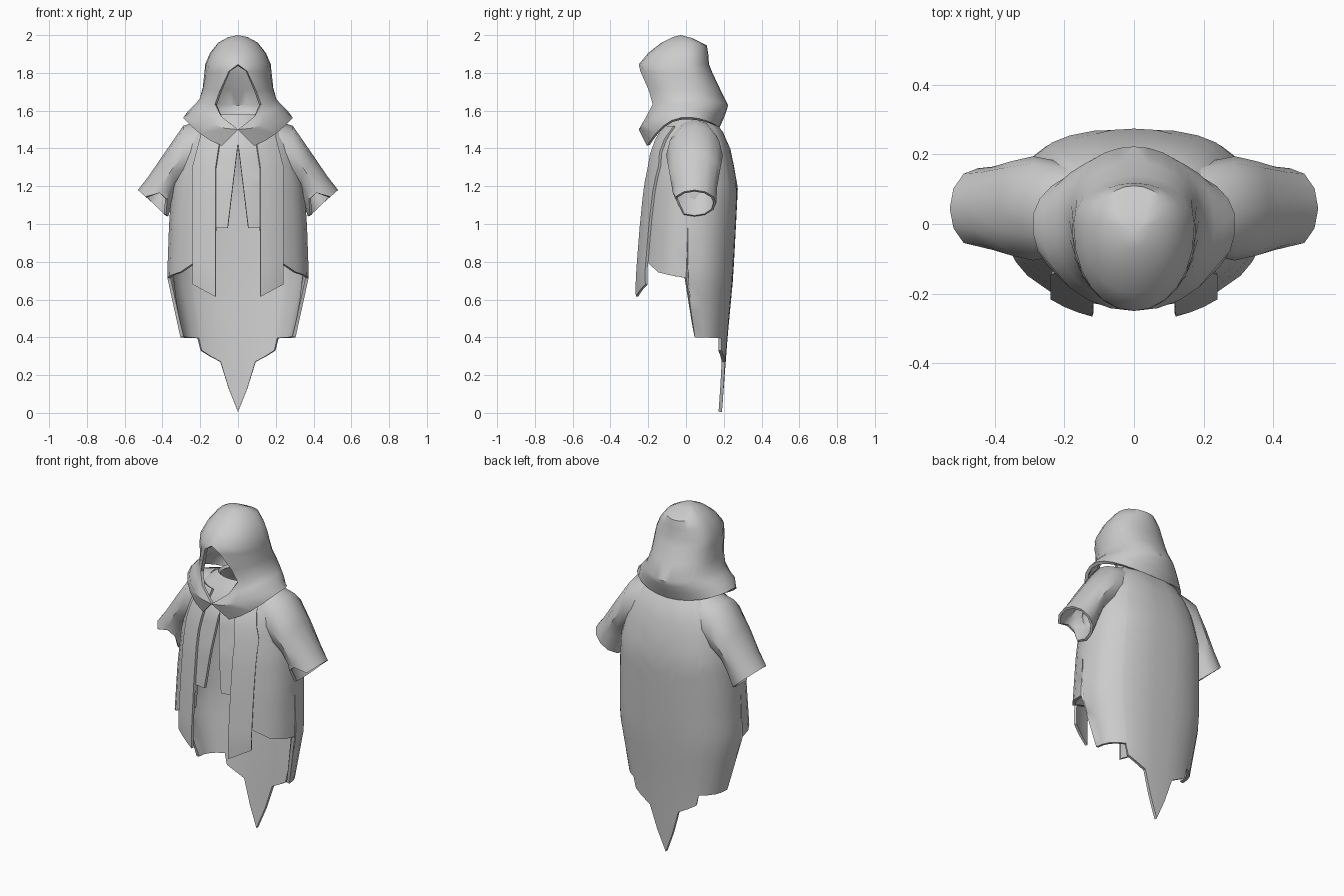
import bpy, math

if "Cube" in bpy.data.objects:
    bpy.data.objects.remove(bpy.data.objects["Cube"])

grey = bpy.data.materials.new("light_grey_cloth")
grey.diffuse_color = (0.6, 0.6, 0.6, 1)
grey.use_nodes = True
grey.node_tree.nodes["Principled BSDF"].inputs["Base Color"].default_value = grey.diffuse_color


def interp(table, z):
    """Linear lookup in rows of (z, values...) sorted by falling z."""
    if z >= table[0][0]:
        return table[0][1:]
    for a, b in zip(table, table[1:]):
        if z >= b[0]:
            t = (a[0] - z) / (a[0] - b[0])
            return [p + (q - p) * t for p, q in zip(a[1:], b[1:])]
    return table[-1][1:]


def finish(name, verts, faces, thickness, smooth=40):
    """Mirror the half surface, give it cloth thickness and shade it."""
    me = bpy.data.meshes.new(name)
    me.from_pydata(verts, [], faces)
    me.materials.append(grey)
    ob = bpy.data.objects.new(name, me)
    bpy.context.collection.objects.link(ob)
    mirror = ob.modifiers.new("mirror", 'MIRROR')
    mirror.merge_threshold = 0.0005
    solid = ob.modifiers.new("cloth", 'SOLIDIFY')
    solid.thickness = thickness
    solid.offset = -1
    bpy.ops.object.select_all(action='DESELECT')
    ob.select_set(True)
    bpy.context.view_layer.objects.active = ob
    bpy.ops.object.convert(target='MESH')
    bpy.ops.object.shade_smooth_by_angle(angle=math.radians(smooth))
    return ob


def grid(rows, wrap=False):
    """Quads between successive rows of points, rows running downwards."""
    n = len(rows[0])
    verts = [p for r in rows for p in r]
    faces = []
    for i in range(len(rows) - 1):
        for j in range(n if wrap else n - 1):
            k = (j + 1) % n
            faces.append((i * n + j, (i + 1) * n + j, (i + 1) * n + k, i * n + k))
    return verts, faces


# Robe sections: z, half width, front y, back y, centre y
ROBE = [(1.58, .13, -.07, .12, .02), (1.5, .24, -.13, .19, .02),
        (1.4, .305, -.18, .235, .02), (1.2, .35, -.22, .275, .02),
        (1.0, .365, -.24, .265, .01), (.72, .375, -.262, .25, 0),
        (.4, .305, -.27, .22, .04), (0, .25, -.27, .19, .05)]
# Jagged hem: angle from the front, height
HEM = [(0, .98), (19, .98), (20, .84), (40, .79), (55, .745), (75, .725), (90, .715),
       (91, .40), (141, .395), (144, .33), (167, .27), (180, .005)]
ANGLES = [0, 10, 19, 20, 30, 40, 55, 65, 75, 90, 91, 102, 114, 128, 141, 144, 155, 167, 174, 180]


def hem_height(a):
    return interp([(-p, q) for p, q in HEM], -a)[0]


def robe_point(a, z):
    hw, yf, yb, yc = interp(ROBE, z)
    gap = max(0, min(.055, (1.43 - z) * .122))      # front opening
    a = max(math.radians(a), math.asin(gap / hw))
    s, c = max(0, math.sin(a)), math.cos(a)
    if c >= 0:
        return (hw * s, yc + (yf - yc) * c, z)
    return (hw * s ** .75 if s > 1e-6 else 0, yc + (yb - yc) * (-c) ** .8, z)


STEPS = 16
rows = [[robe_point(a, 1.58 + (hem_height(a) - 1.58) * i / STEPS) for a in ANGLES]
        for i in range(STEPS + 1)]
finish("robe", *grid(rows), 0.018)

# Hanging stole strips over the chest
rows = []
for i in range(13):
    t = i / 12
    row = []
    for j in range(4):
        u = j / 3
        z = 1.52 + (.615 + .065 * u - 1.52) * t
        x = (.085 + .035 * min(1, t * 4)) + (.10 + .02 * min(1, t * 4)) * u
        hw, yf, yb, yc = interp(ROBE, z)
        y = yc + (yf - yc) * math.sqrt(max(0.02, 1 - (x / hw) ** 2)) - .018
        row.append((x, y, z))
    rows.append(row)
finish("stole_strip", *grid(rows), 0.014)

# Sleeves: outer (x, z), inner (x, z), half depth
SLEEVE = [((.18, 1.555), (.20, 1.24), .13), ((.29, 1.52), (.29, 1.21), .15),
          ((.39, 1.375), (.32, 1.19), .135), ((.475, 1.25), (.335, 1.14), .12),
          ((.53, 1.18), (.37, 1.04), .115)]
rows = []
for i, ((ox, oz), (ix, iz), hy) in enumerate(SLEEVE):
    row = []
    for j in range(12):
        a = math.tau * j / 12
        u, s = .5 + .5 * math.cos(a), math.sin(a)
        x, y, z = ix + (ox - ix) * u, .045 - hy * s, iz + (oz - iz) * u
        if i == 4 and j in (3, 4):                   # torn notch in the cuff
            x, z = x - .035, z + .055
        row.append((x, y, z))
    rows.append(row)
verts, faces = grid(rows, wrap=True)
finish("sleeve", verts, [f[::-1] for f in faces], 0.014)

# Hood rows: front z, side z, back z, half width, front y, back y, opening half width
HOOD = [(1.99, 1.99, 1.985, .05, -.07, .03, 0), (1.96, 1.96, 1.945, .105, -.13, .11, 0),
        (1.905, 1.905, 1.90, .148, -.20, .118, 0), (1.845, 1.845, 1.845, .174, -.25, .122, 0),
        (1.81, 1.80, 1.80, .179, -.25, .14, .048), (1.70, 1.72, 1.72, .187, -.225, .178, .096),
        (1.62, 1.66, 1.63, .205, -.215, .223, .122), (1.56, 1.63, 1.60, .232, -.225, .215, .088),
        (1.50, 1.60, 1.56, .262, -.25, .20, 0), (1.40, 1.565, 1.51, .292, -.215, .178, .085)]
COLS = 12
rows = []
for zf, zs, zb, hw, yf, yb, gap in HOOD:
    a0 = math.asin(gap / hw)
    row = []
    for j in range(COLS + 1):
        a = a0 + (math.pi - a0) * j / COLS
        s, c = max(0, math.sin(a)), math.cos(a)
        z = zs + ((zf if c > 0 else zb) - zs) * c * c
        y = (yf if c > 0 else yb) * abs(c) ** .9
        row.append((hw * s if s > 1e-6 else 0, y, z))
    rows.append(row)
verts, faces = grid(rows)
verts.append((0, -.03, 2.0))                         # crown
faces += [(len(verts) - 1, j, j + 1) for j in range(COLS)]
finish("hood", verts, faces, 0.018)
